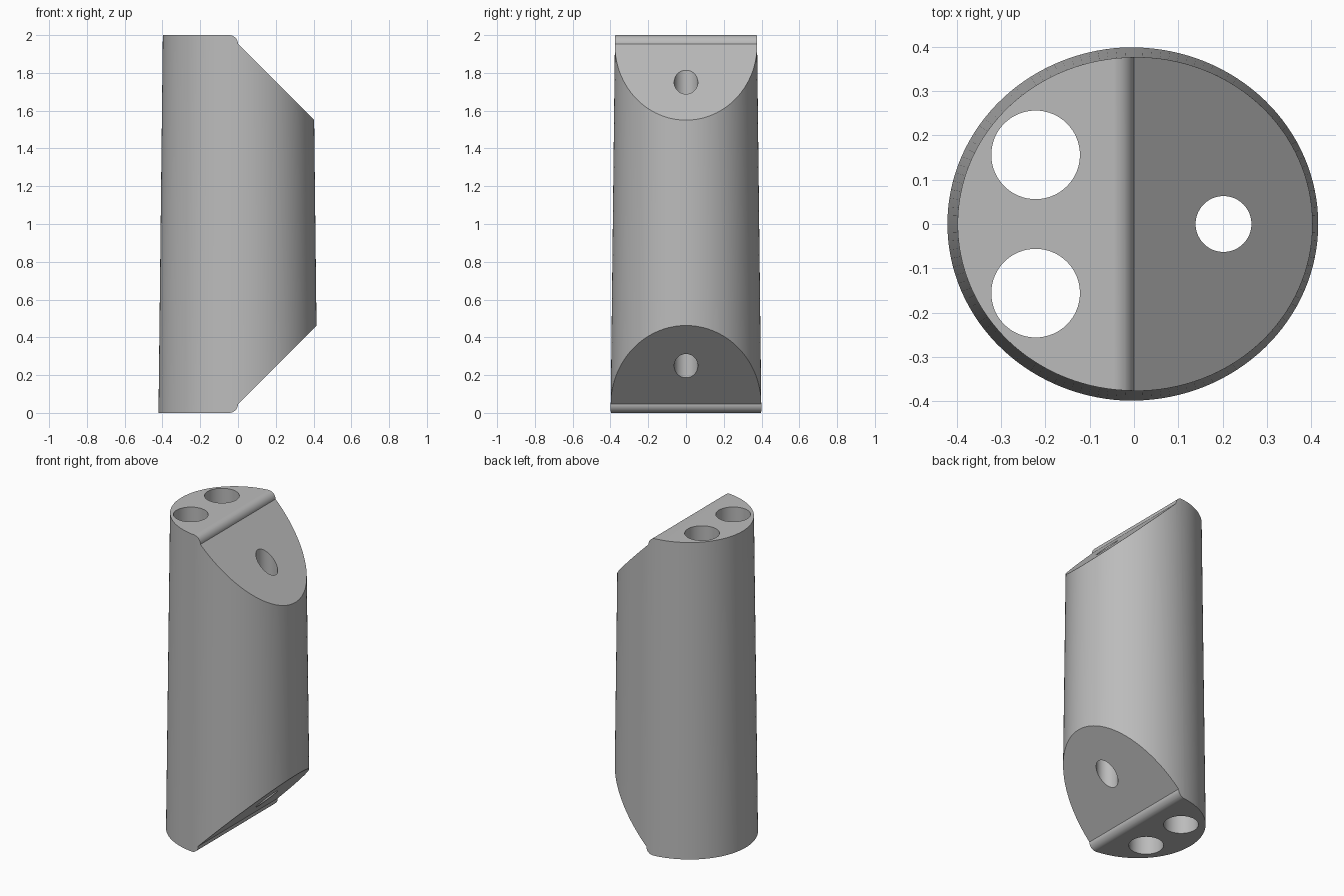
import bpy, bmesh
from math import pi, sin, cos, radians
from mathutils import Matrix

cube = bpy.data.objects.get("Cube")
if cube:
    bpy.data.objects.remove(cube, do_unlink=True)

grey = bpy.data.materials.new("plain grey")
grey.use_nodes = True
colour = (0.5, 0.5, 0.5, 1)
grey.diffuse_color = colour
grey.node_tree.nodes["Principled BSDF"].inputs["Base Color"].default_value = colour


def add_object(name, bm):
    bmesh.ops.recalc_face_normals(bm, faces=bm.faces)
    mesh = bpy.data.meshes.new(name)
    bm.to_mesh(mesh)
    bm.free()
    mesh.materials.append(grey)
    obj = bpy.data.objects.new(name, mesh)
    bpy.context.collection.objects.link(obj)
    return obj


def cut(target, cutter, operation):
    cutter.hide_render = True
    mod = target.modifiers.new(cutter.name, 'BOOLEAN')
    mod.operation = operation
    mod.solver = 'EXACT'
    mod.object = cutter
    bpy.ops.object.modifier_apply(modifier=mod.name)
    bpy.data.objects.remove(cutter, do_unlink=True)


def drill(name, x, y, radius):
    bm = bmesh.new()
    bmesh.ops.create_cone(bm, cap_ends=True, segments=64, radius1=radius,
                          radius2=radius, depth=3,
                          matrix=Matrix.Translation((x, y, 1)))
    return add_object(name, bm)


# Tapered oval body, a little taller than needed so the ends are cut cleanly
bm = bmesh.new()
bmesh.ops.create_cone(bm, cap_ends=True, segments=128, radius1=1, radius2=1, depth=2.2)
for v in bm.verts:
    v.co.z += 1
    v.co.x *= 0.421 - 0.0115 * v.co.z
    v.co.y *= 0.399 - 0.0115 * v.co.z
body = add_object("tapered_body", bm)
bpy.context.view_layer.objects.active = body
body.select_set(True)

# Side outline: flat ends, a rounded shoulder, then a sloping cut
round_r, slope_end = 0.047, 0.6
shoulder = [(-round_r + round_r * sin(a), 2 - round_r + round_r * cos(a))
            for a in (pi / 2 * i / 10 for i in range(11))]
upper = [(-1, 2)] + shoulder + [(slope_end, 2 - round_r - slope_end)]
outline = upper + [(x, 2 - z) for x, z in reversed(upper)]

bm = bmesh.new()
face = bm.faces.new([bm.verts.new((x, -1, z)) for x, z in outline])
side = bmesh.ops.extrude_face_region(bm, geom=[face])
bmesh.ops.translate(bm, vec=(0, 2, 0),
                    verts=[g for g in side["geom"] if isinstance(g, bmesh.types.BMVert)])
cut(body, add_object("end_outline", bm), 'INTERSECT')

# Two large holes through the flat ends and one small hole through the slopes
for sign, label in ((-1, "right"), (1, "left")):
    cut(body, drill(label + "_large_hole", -0.222, sign * 0.156, 0.1), 'DIFFERENCE')
cut(body, drill("small_hole", 0.202, 0, 0.063), 'DIFFERENCE')

# Smooth curved walls with crisp rims
bpy.ops.object.shade_smooth_by_angle(angle=radians(30))
weighted = body.modifiers.new("even_shading", 'WEIGHTED_NORMAL')
weighted.keep_sharp = True
